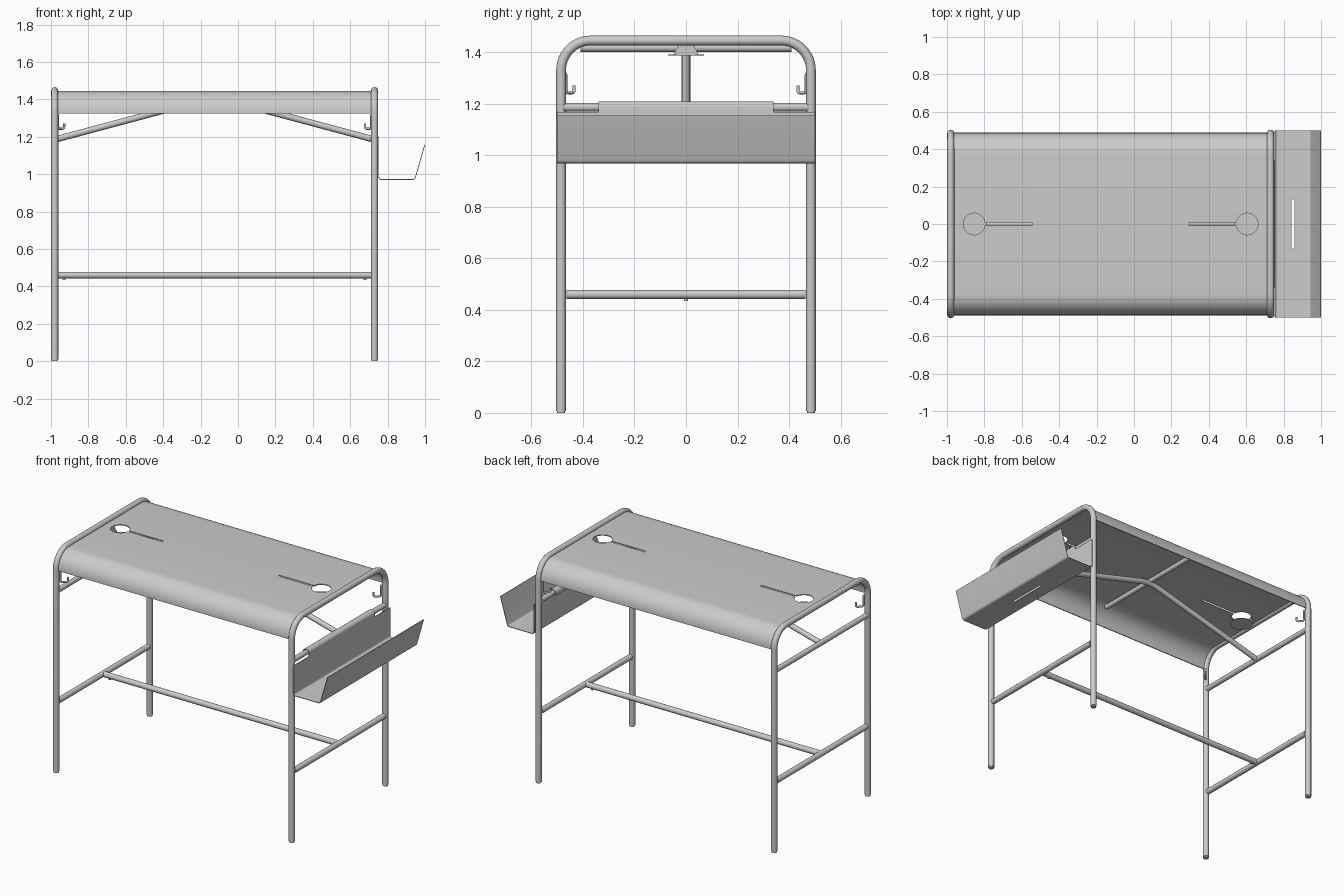
import bpy, bmesh, math
from mathutils import Vector

if "Cube" in bpy.data.objects:
    bpy.data.objects.remove(bpy.data.objects["Cube"])

mat = bpy.data.materials.new("light_grey_metal")
mat.use_nodes = True
grey = (0.6, 0.6, 0.6, 1)
mat.diffuse_color = grey
mat.node_tree.nodes["Principled BSDF"].inputs["Base Color"].default_value = grey

XL, XR = -0.98, 0.73          # left-hand and right-hand end frames
MID = (XL + XR) / 2
LEG_Y, TOP_Z, BAR_Z, LOW_Z = 0.485, 1.446, 1.187, 0.46
BEND, TUBE = 0.115, 0.019


def fillet(points, r, n=12):
    """Round the inner corners of a path."""
    pts = [Vector(p) for p in points]
    out = [pts[0]]
    for prev, p, nxt in zip(pts, pts[1:], pts[2:]):
        a, b = (prev - p).normalized(), (nxt - p).normalized()
        half = a.angle(b) / 2
        c = p + (a + b).normalized() * r / math.sin(half)
        v0 = p + a * r / math.tan(half) - c
        v1 = p + b * r / math.tan(half) - c
        phi = v0.angle(v1)
        for i in range(n + 1):
            k = i / n
            out.append(c + (v0 * math.sin((1 - k) * phi) + v1 * math.sin(k * phi)) / math.sin(phi))
    return out + [pts[-1]]


def add(name, mesh, smooth=True):
    mesh.materials.clear()
    mesh.materials.append(mat)
    ob = bpy.data.objects.new(name, mesh)
    bpy.context.collection.objects.link(ob)
    if smooth:
        bpy.ops.object.select_all(action='DESELECT')
        ob.select_set(True)
        bpy.context.view_layer.objects.active = ob
        bpy.ops.object.shade_smooth_by_angle(angle=math.radians(35))
    return ob


def baked(ob):
    """Mesh of an object with its modifiers or bevel applied; removes the source."""
    bpy.context.view_layer.update()
    mesh = bpy.data.meshes.new_from_object(ob.evaluated_get(bpy.context.evaluated_depsgraph_get()))
    bpy.data.objects.remove(ob)
    return mesh


def tube(name, points, r):
    cu = bpy.data.curves.new(name, 'CURVE')
    cu.dimensions = '3D'
    cu.bevel_depth, cu.bevel_resolution, cu.use_fill_caps = r, 4, True
    sp = cu.splines.new('POLY')
    sp.points.add(len(points) - 1)
    for sp_pt, p in zip(sp.points, points):
        sp_pt.co = (*p, 1)
    src = bpy.data.objects.new("path", cu)
    bpy.context.collection.objects.link(src)
    return add(name, baked(src))


def prism(outline, vec):
    """Closed outline extruded into a solid mesh."""
    bm = bmesh.new()
    face = bm.faces.new([bm.verts.new(p) for p in outline])
    top = bmesh.ops.extrude_face_region(bm, geom=[face])["geom"]
    bmesh.ops.translate(bm, vec=vec, verts=[v for v in top if isinstance(v, bmesh.types.BMVert)])
    bmesh.ops.recalc_face_normals(bm, faces=bm.faces)
    mesh = bpy.data.meshes.new("prism")
    bm.to_mesh(mesh)
    bm.free()
    return mesh


def sheet(name, path, vec, thick, cuts=()):
    """Bent metal sheet: a path given thickness, extruded along vec, with cut-outs."""
    path = [Vector(p) for p in path]
    axis = Vector(vec).normalized()
    sides = ([], [])
    for i, p in enumerate(path):
        t1 = (p - path[max(i - 1, 0)]).normalized()
        t2 = (path[min(i + 1, len(path) - 1)] - p).normalized()
        n = (t1 + t2).normalized().cross(axis) * thick / 2
        sides[0].append(p + n)
        sides[1].append(p - n)
    ob = add(name, prism(sides[0] + sides[1][::-1], vec), False)
    cutters = []
    for mesh in cuts:
        cutter = add("cutter", mesh, False)
        cutter.hide_render = True
        cutters.append(cutter)
        mod = ob.modifiers.new("cut", 'BOOLEAN')
        mod.operation, mod.solver, mod.object = 'DIFFERENCE', 'EXACT', cutter
    mesh = baked(ob)
    for cutter in cutters:
        bpy.data.objects.remove(cutter)
    return add(name, mesh)


def cylinder(name, r, depth, loc):
    ring = [(loc[0] + r * math.cos(i * math.tau / 32), loc[1] + r * math.sin(i * math.tau / 32), loc[2])
            for i in range(32)]
    return add(name, prism(ring, (0, 0, depth)))


# End frames with feet, cross bars, bolts and coat hooks
for side, x, inward in (("right", XL, 1), ("left", XR, -1)):
    tube(side + "_end_frame", fillet([(x, -LEG_Y, 0.008), (x, -LEG_Y, TOP_Z),
                                      (x, LEG_Y, TOP_Z), (x, LEG_Y, 0.008)], BEND), TUBE)
    tube(side + "_upper_bar", [(x, -LEG_Y, BAR_Z), (x, LEG_Y, BAR_Z)], 0.017)
    tube(side + "_lower_bar", [(x, -LEG_Y + 0.02, LOW_Z), (x, LEG_Y - 0.02, LOW_Z)], 0.018)
    cylinder(side + "_stretcher_bolt", 0.008, 0.01, (x + inward * 0.05, 0, LOW_Z - 0.025))
    for end, s in (("front", -1), ("back", 1)):
        cylinder(f"{side}_{end}_foot", 0.016, 0.012, (x, s * LEG_Y, 0))
        d = Vector((inward, -s, 0)).normalized()
        base = Vector((x, s * LEG_Y, 0))
        shape = [(0.014, 1.32), (0.026, 1.32), (0.026, 1.243), (0.072, 1.243), (0.072, 1.272)]
        tube(f"{side}_{end}_hook", fillet([base + d * a + Vector((0, 0, z)) for a, z in shape], 0.0115, 6), 0.006)

# Long stretcher and the bent brace under the top
tube("stretcher", [(XL, 0, LOW_Z), (XR, 0, LOW_Z)], 0.018)
tube("top_brace", fillet([(XL + 0.01, 0, BAR_Z), (MID, 0, 1.413), (XR - 0.01, 0, BAR_Z)], 0.3), 0.017)
tube("top_cross_support", [(MID, -0.41, 1.418), (MID, 0.41, 1.418)], 0.016)

# Curved desk top with keyhole cable openings
HOLE_R, SLOT = 0.058, 0.007
a0 = math.asin(SLOT / HOLE_R)
cuts = []
for side, hx, s in (("right", -0.855, 1), ("left", 0.605, -1)):
    ring = [(HOLE_R * math.cos(t), HOLE_R * math.sin(t))
            for t in (a0 + (math.tau - 2 * a0) * i / 40 for i in range(41))]
    ring += [(0.31, -SLOT), (0.31, SLOT)]
    cuts.append(prism([(hx + s * u, v, 1.41) for u, v in ring], (0, 0, 0.08)))
    # Hanging catch plate under each opening
    cylinder(side + "_catch_plate", 0.07, 0.004, (hx, 0, 1.388))
    ox = hx - s * 0.062
    add(side + "_catch_bracket", prism([(ox, -0.05, 1.39), (ox, 0.05, 1.39), (ox, 0.022, 1.441),
                                        (ox, -0.022, 1.441)], (0.004, 0, 0)), False)

sheet("desk_top", fillet([(XL + 0.01, -LEG_Y, 1.325), (XL + 0.01, -LEG_Y, TOP_Z - 0.004),
                          (XL + 0.01, LEG_Y, TOP_Z - 0.004), (XL + 0.01, LEG_Y, 1.325)], BEND - 0.004),
      (XR - XL - 0.02, 0, 0), 0.006, cuts)

# Side tray with a slotted floor, hung from the upper bar
slot = prism([(0.85 + 0.008 * math.cos(t), math.copysign(0.125, math.sin(t)) + 0.008 * math.sin(t), 0.95)
              for t in ((i + 0.5) * math.tau / 20 for i in range(20))], (0, 0, 0.04))
sheet("side_tray", fillet([(0.753, -0.5, 1.168), (0.753, -0.5, 0.971), (0.945, -0.5, 0.971),
                           (0.998, -0.5, 1.155)], 0.015, 6), (0, 1, 0), 0.004, [slot])
sheet("tray_hanger", fillet([(0.753, -0.34, 1.16), (0.753, -0.34, 1.208), (0.709, -0.34, 1.208),
                             (0.709, -0.34, 1.175)], 0.0205, 8), (0, 0.68, 0), 0.004)
